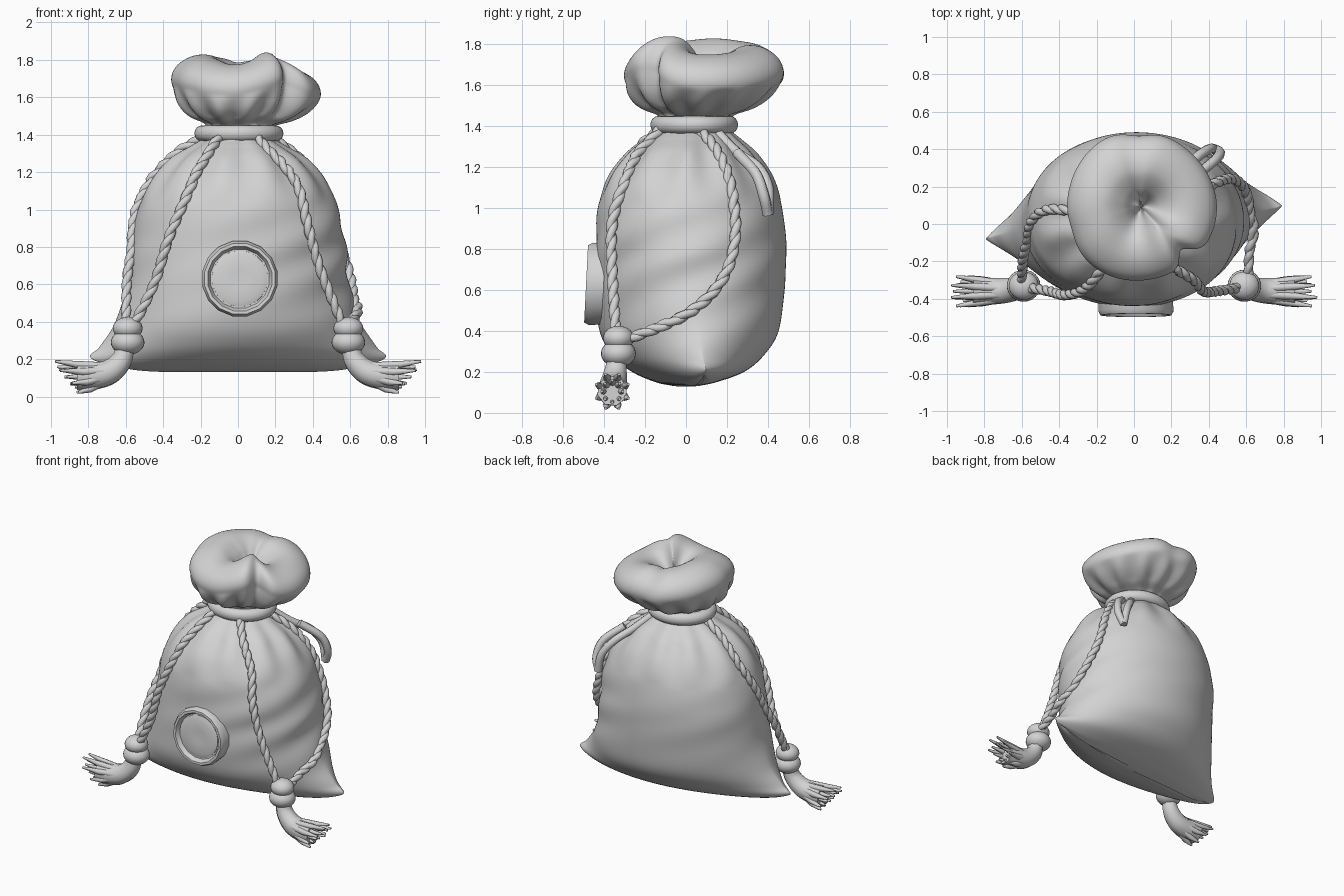
import bpy, math, random
from mathutils import Vector

random.seed(4)
if "Cube" in bpy.data.objects:
    bpy.data.objects.remove(bpy.data.objects["Cube"])

mat = bpy.data.materials.new("grey cloth")
mat.use_nodes = True
GREY = (0.65, 0.65, 0.65, 1)
mat.diffuse_color = GREY
mat.node_tree.nodes["Principled BSDF"].inputs["Base Color"].default_value = GREY


def catmull(keys, steps):
    """Smooth samples through a list of tuples."""
    k = [Vector(p) for p in keys]
    k = [k[0] * 2 - k[1]] + k + [k[-1] * 2 - k[-2]]
    out = []
    for a, b, c, d in zip(k, k[1:], k[2:], k[3:]):
        for i in range(steps):
            t = i / steps
            out.append(0.5 * (2 * b + (c - a) * t + (2 * a - 5 * b + 4 * c - d) * t * t
                              + (3 * b - a - 3 * c + d) * t ** 3))
    return out + [k[-2]]


def finish(obj, angle=60):
    obj.data.materials.append(mat)
    bpy.ops.object.select_all(action='DESELECT')
    obj.select_set(True)
    bpy.context.view_layer.objects.active = obj
    if obj.type == 'CURVE':
        bpy.ops.object.convert(target='MESH')
    bpy.ops.object.shade_smooth_by_angle(angle=math.radians(angle))


def loft(name, rings, angle=60):
    """Skin a stack of equal closed rings and cap both ends."""
    n = len(rings[0])
    faces = [(r * n + i, r * n + (i + 1) % n, (r + 1) * n + (i + 1) % n, (r + 1) * n + i)
             for r in range(len(rings) - 1) for i in range(n)]
    last = (len(rings) - 1) * n
    faces += [tuple(reversed(range(n))), tuple(range(last, last + n))]
    me = bpy.data.meshes.new(name)
    me.from_pydata([p for ring in rings for p in ring], [], faces)
    obj = bpy.data.objects.new(name, me)
    bpy.context.collection.objects.link(obj)
    finish(obj, angle)


def tubes(name, strands, bevel=1.0):
    """Round tubes along lists of (point, radius)."""
    cu = bpy.data.curves.new(name, 'CURVE')
    cu.dimensions = '3D'
    cu.bevel_depth = bevel
    cu.bevel_resolution = 2
    cu.use_fill_caps = True
    for strand in strands:
        sp = cu.splines.new('POLY')
        sp.points.add(len(strand) - 1)
        for q, (p, r) in zip(sp.points, strand):
            q.co = (*p, 1)
            q.radius = r
    obj = bpy.data.objects.new(name, cu)
    bpy.context.collection.objects.link(obj)
    finish(obj)


def bump(t, centre, width):
    d = (t - math.radians(centre) + math.pi) % math.tau - math.pi
    return math.exp(-(d / math.radians(width)) ** 2)


SEG = 144
ANGLES = [math.tau * i / SEG for i in range(SEG)]

# Pouch: height, half width, half depth, centre y, corner sharpness
POUCH = catmull([(0.13, 0.70, 0.02, 0.0, 1.5), (0.15, 0.765, 0.13, 0.0, 1.6),
                 (0.20, 0.79, 0.265, 0.01, 1.7), (0.28, 0.73, 0.365, 0.01, 1.5),
                 (0.40, 0.655, 0.435, 0.015, 1.2), (0.60, 0.595, 0.46, 0.02, 1.0),
                 (0.80, 0.575, 0.465, 0.025, 0.95), (1.0, 0.535, 0.45, 0.02, 0.95),
                 (1.15, 0.465, 0.40, 0.02, 1.0), (1.27, 0.36, 0.31, 0.025, 1.0),
                 (1.34, 0.25, 0.23, 0.03, 1.0), (1.38, 0.19, 0.185, 0.035, 1.0),
                 (1.44, 0.17, 0.17, 0.04, 1.0)], 8)


def pouch_point(t, row):
    z, a, d, cy, power = row
    c, s = math.cos(t), math.sin(t)
    low = max(0, 1 - (z - 0.14) / 0.7)
    # gathers under the tie, slanting creases on the left side
    gather = max(0, 1 - abs(z - 1.27) / 0.25) * 0.045 * math.cos(11 * t + 0.6)
    mid = max(0, 1 - abs(z - 0.75) / 0.5)
    crease = mid * 0.018 * math.sin(26 * z - 5 * t) * (0.2 + 0.8 * max(0, math.cos(t + 0.3)))
    f = 1 + gather + crease
    x = a * c * f
    y = cy + math.copysign(abs(s) ** power, s) * d * f + 0.12 * x * low
    return (x, y, z + 0.05 * abs(c) ** 6 * max(0, 1 - (z - 0.13) / 0.12))


loft("pouch", [[pouch_point(t, row) for t in ANGLES] for row in POUCH])

# Gathered mouth: height, radius
MOUTH = catmull([(1.40, 0.165), (1.45, 0.18), (1.485, 0.265), (1.55, 0.35), (1.64, 0.4),
                 (1.72, 0.375), (1.775, 0.29), (1.78, 0.19), (1.73, 0.10), (1.67, 0.045),
                 (1.64, 0.01)], 7)


def mouth_point(t, z, r):
    c, s = math.cos(t), math.sin(t)
    flare = min(1, max(0, (z - 1.42) / 0.2))
    fold = bump(t, -47, 9) + 0.35 * bump(t, 92, 14) + 0.15 * bump(t, 200, 14)
    lobes = 0.02 * math.cos(3 * t + 0.5)
    pleats = 0.07 * math.cos(13 * t) * max(0, 1 - abs(z - 1.5) / 0.12)
    rr = r * (1 + flare * (lobes - 0.2 * fold) + pleats)
    lift = 0.075 * bump(t, -55, 24) + 0.02 * bump(t, 80, 40) + 0.01 * bump(t, 165, 30)
    dz = flare * (lift - 0.035 * c - 0.02 * bump(t, 100, 14) - 0.02 * bump(t, -110, 25))
    return (0.035 * flare + rr * c, 0.04 + 0.055 * flare + rr * s, z + dz)


loft("gathered_mouth", [[mouth_point(t, z, r) for t in ANGLES] for z, r in MOUTH])

# Tie band around the neck
bpy.ops.mesh.primitive_torus_add(location=(0.005, 0.04, 1.407), major_radius=0.195,
                                 minor_radius=0.043, major_segments=64, minor_segments=16)
bpy.context.object.name = "neck_band"
bpy.context.object.scale = (1, 0.9, 1)
finish(bpy.context.object)


def hug(p):
    """Push a point out of the pouch so a cord lies on the cloth."""
    z, a, d, cy, power = min(POUCH, key=lambda row: abs(row[0] - p.z))
    ratio = math.hypot(p.x / a, (p.y - cy) / d)
    if ratio < 1.015 and p.z < 1.36:
        k = 1.015 / ratio
        return Vector((p.x * k, cy + (p.y - cy) * k, p.z))
    return p


def cord(name, keys):
    """Two strands twisted around a path."""
    path = [hug(p) for p in catmull(keys, 14)]
    strands = [[], []]
    turn = 0
    for i, p in enumerate(path):
        along = (path[min(i + 1, len(path) - 1)] - path[max(i - 1, 0)]).normalized()
        side = along.cross(Vector((0.3, 1, 0.1))).normalized()
        other = along.cross(side)
        if i:
            turn += (p - path[i - 1]).length * 42
        for j, strand in enumerate(strands):
            w = turn + math.pi * j
            strand.append((p + 0.009 * (side * math.cos(w) + other * math.sin(w)), 1))
    tubes(name, strands, 0.0205)


cord("right_front_cord", [(-0.1, -0.12, 1.39), (-0.17, -0.24, 1.28), (-0.27, -0.35, 1.08),
                          (-0.37, -0.38, 0.85), (-0.45, -0.36, 0.6), (-0.57, -0.34, 0.36)])
cord("right_side_cord", [(-0.17, 0.05, 1.39), (-0.33, 0.07, 1.3), (-0.47, 0.07, 1.13),
                         (-0.54, -0.03, 0.9), (-0.59, -0.17, 0.65), (-0.6, -0.32, 0.36)])
cord("left_front_cord", [(0.1, -0.12, 1.39), (0.19, -0.21, 1.28), (0.32, -0.3, 1.12),
                         (0.37, -0.36, 0.93), (0.44, -0.36, 0.68), (0.57, -0.34, 0.36)])
cord("left_side_cord", [(0.17, 0.06, 1.39), (0.32, 0.15, 1.28), (0.44, 0.22, 1.1),
                        (0.53, 0.24, 0.85), (0.6, 0.17, 0.64), (0.62, 0, 0.48),
                        (0.61, -0.28, 0.36)])

# Drooping bow loop behind the left shoulder
tubes("bow_loop", [[(p, 1) for p in catmull(keys, 10)] for keys in (
    [(0.14, 0.14, 1.38), (0.25, 0.25, 1.27), (0.33, 0.35, 1.2), (0.4, 0.4, 1.1),
     (0.43, 0.4, 0.97)],
    [(0.43, 0.4, 0.97), (0.46, 0.38, 1.06), (0.43, 0.34, 1.17), (0.32, 0.25, 1.27)])], 0.027)

# Knots and frayed tassels
for side, m in (("left", 1), ("right", -1)):
    for part, z, size in (("upper", 0.365, 0.08), ("lower", 0.29, 0.09)):
        bpy.ops.mesh.primitive_uv_sphere_add(segments=24, ring_count=14, radius=size,
                                             location=(m * 0.59, -0.33, z))
        bpy.context.object.name = f"{side}_{part}_knot"
        bpy.context.object.scale = (1, 0.95, 0.75)
        finish(bpy.context.object)
    body = catmull([(0.6, -0.335, 0.27, 0.05), (0.625, -0.345, 0.19, 0.06),
                    (0.69, -0.355, 0.13, 0.07), (0.78, -0.36, 0.108, 0.075),
                    (0.86, -0.36, 0.108, 0.075)], 8)
    strands = [[(Vector((m * p[0], p[1], p[2])), p[3]) for p in body]]
    for i in range(32):
        w, reach = math.tau * i / 16, (0.6, 1)[i % 2]
        u, v = reach * math.sin(w), reach * math.cos(w)
        stop = 0.93 + 0.065 * u + random.uniform(-0.03, 0.0)
        pts = [(0.72, -0.36 + 0.045 * v, 0.12 + 0.045 * u),
               (0.82 + 0.03 * u, -0.36 + 0.065 * v, 0.105 + 0.07 * u),
               (stop, -0.36 + 0.085 * v, 0.105 + 0.09 * u)]
        strands.append([(Vector((m * x, y, z)), r) for (x, y, z), r in zip(pts, (0.022, 0.02, 0.007))])
    tubes(f"{side}_tassel", strands)


# Round badge with a raised rim, leaning back slightly
def badge(name, profile, sides):
    rings = []
    for r, y in profile:
        rings.append([(0.01 + r * math.cos(w), y + 0.05 * r * math.sin(w), 0.63 + r * math.sin(w))
                      for w in (math.tau * (i + 0.5) / sides for i in range(sides))])
    loft(name, rings, 35)


badge("badge_rim", [(0.2, -0.36), (0.205, -0.465), (0.192, -0.488), (0.175, -0.488),
                    (0.163, -0.465), (0.16, -0.458)], 16)
badge("badge_panel", [(0.155, -0.40), (0.15, -0.462), (0.12, -0.472), (0.05, -0.468)], 24)
